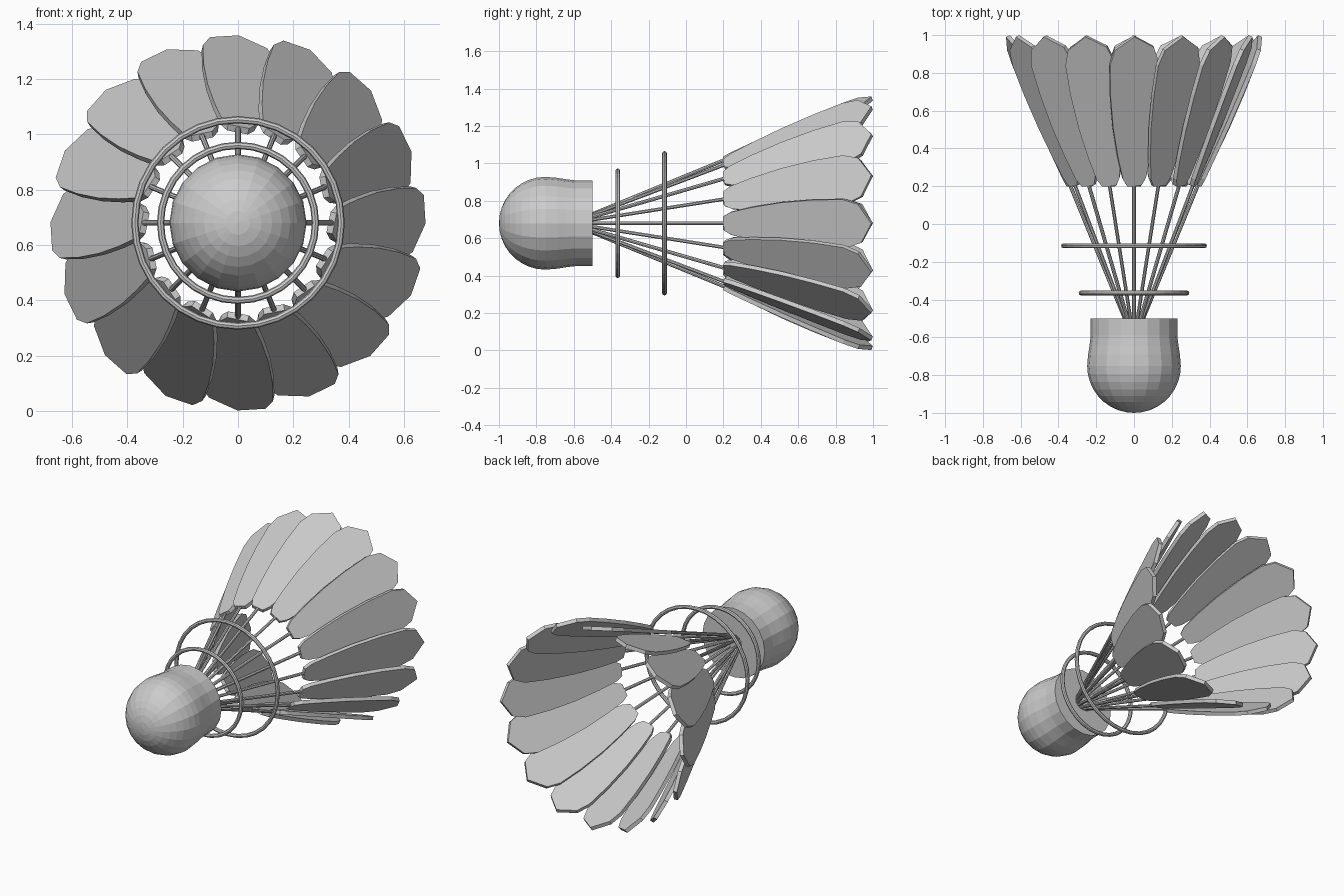
import bpy, bmesh, math
from mathutils import Matrix, Vector

cube = bpy.data.objects.get("Cube")
if cube:
    bpy.data.objects.remove(cube, do_unlink=True)

CENTRE_Z = 0.68
COUNT = 16
START = Vector((0, -0.51, 0.045))     # root of the top stem, relative to the axis
BASE = Vector((0, 0.205, 0.338))      # where the feather blade begins
TIP = Vector((0, 0.995, 0.667))       # pointed end of the blade

grey = bpy.data.materials.new("plain grey")
grey.use_nodes = True
grey.diffuse_color = (0.6, 0.6, 0.6, 1)
grey.node_tree.nodes["Principled BSDF"].inputs["Base Color"].default_value = (0.6, 0.6, 0.6, 1)


def finish(bm, name):
    """Turn a bmesh into a flat shaded mesh."""
    bmesh.ops.recalc_face_normals(bm, faces=bm.faces)
    mesh = bpy.data.meshes.new(name)
    bm.to_mesh(mesh)
    bm.free()
    mesh.materials.append(grey)
    return mesh


def place(mesh, name, angle=0.0):
    """Put a mesh on the main axis, turned about it."""
    ob = bpy.data.objects.new(name, mesh)
    ob.location = (0, 0, CENTRE_Z)
    ob.rotation_euler = (0, angle, 0)
    bpy.context.collection.objects.link(ob)
    return ob


def lathe(profile, closed, steps, name):
    """Spin a (y, radius) profile about the y axis."""
    bm = bmesh.new()
    verts = [bm.verts.new((0, y, r)) for y, r in profile]
    pairs = list(zip(verts, verts[1:]))
    if closed:
        pairs.append((verts[-1], verts[0]))
    edges = [bm.edges.new(p) for p in pairs]
    bmesh.ops.spin(bm, geom=verts + edges, cent=(0, 0, 0), axis=(0, 1, 0),
                   angle=2 * math.pi, steps=steps, use_merge=True)
    bmesh.ops.remove_doubles(bm, verts=bm.verts, dist=0.0002)
    return finish(bm, name)


# Rounded head with a slightly narrower collar
R = 0.248
dome = [(-0.752 - R * math.cos(i * math.pi / 18), R * math.sin(i * math.pi / 18))
        for i in range(10)]
collar = [(-0.69, 0.243), (-0.64, 0.235), (-0.59, 0.229), (-0.5, 0.229), (-0.5, 0)]
place(lathe(dome + collar, False, 20, "head"), "head")

# Two binding rings
for name, y, radius in (("small_ring", -0.365, 0.28), ("large_ring", -0.115, 0.373)):
    tube = [(y + 0.013 * math.cos(i * math.pi / 4), radius + 0.013 * math.sin(i * math.pi / 4))
            for i in range(8)]
    place(lathe(tube, True, 32, name), name)

# Stem
along = BASE + (TIP - BASE) * 0.03 - START
bm = bmesh.new()
bmesh.ops.create_cone(bm, cap_ends=True, segments=8, radius1=0.01, radius2=0.01,
                      depth=along.length,
                      matrix=Matrix.Translation(START + along / 2)
                      @ along.to_track_quat('Z', 'Y').to_matrix().to_4x4())
stem = finish(bm, "stem")

# Feather blade: flat outline, tilted along the cone and twisted to overlap its neighbour
outline = [(0, 0.038), (0.05, 0.062), (0.2, 0.089), (0.4, 0.115), (0.62, 0.13),
           (0.82, 0.132), (0.92, 0.105)]   # fraction along the blade, half width
direction = (TIP - BASE).normalized()
normal = Vector((1, 0, 0)).cross(direction)
twist = Matrix.Rotation(math.radians(12), 3, direction)
side, up = twist @ Vector((1, 0, 0)), twist @ normal
loop = ([(f, w) for f, w in outline] + [(1, 0)] + [(f, -w) for f, w in reversed(outline)])
bm = bmesh.new()
bottom = bm.faces.new([bm.verts.new(BASE.lerp(TIP, f) + side * w - up * 0.012) for f, w in loop])
raised = bmesh.ops.extrude_face_region(bm, geom=[bottom], use_keep_orig=True)
bmesh.ops.translate(bm, vec=up * 0.024,
                    verts=[v for v in raised["geom"] if isinstance(v, bmesh.types.BMVert)])
feather = finish(bm, "feather")

# Ring of stems and feathers
for i in range(COUNT):
    turn = i * 2 * math.pi / COUNT
    place(stem, f"stem_{i + 1}", turn)
    place(feather, f"feather_{i + 1}", turn)
